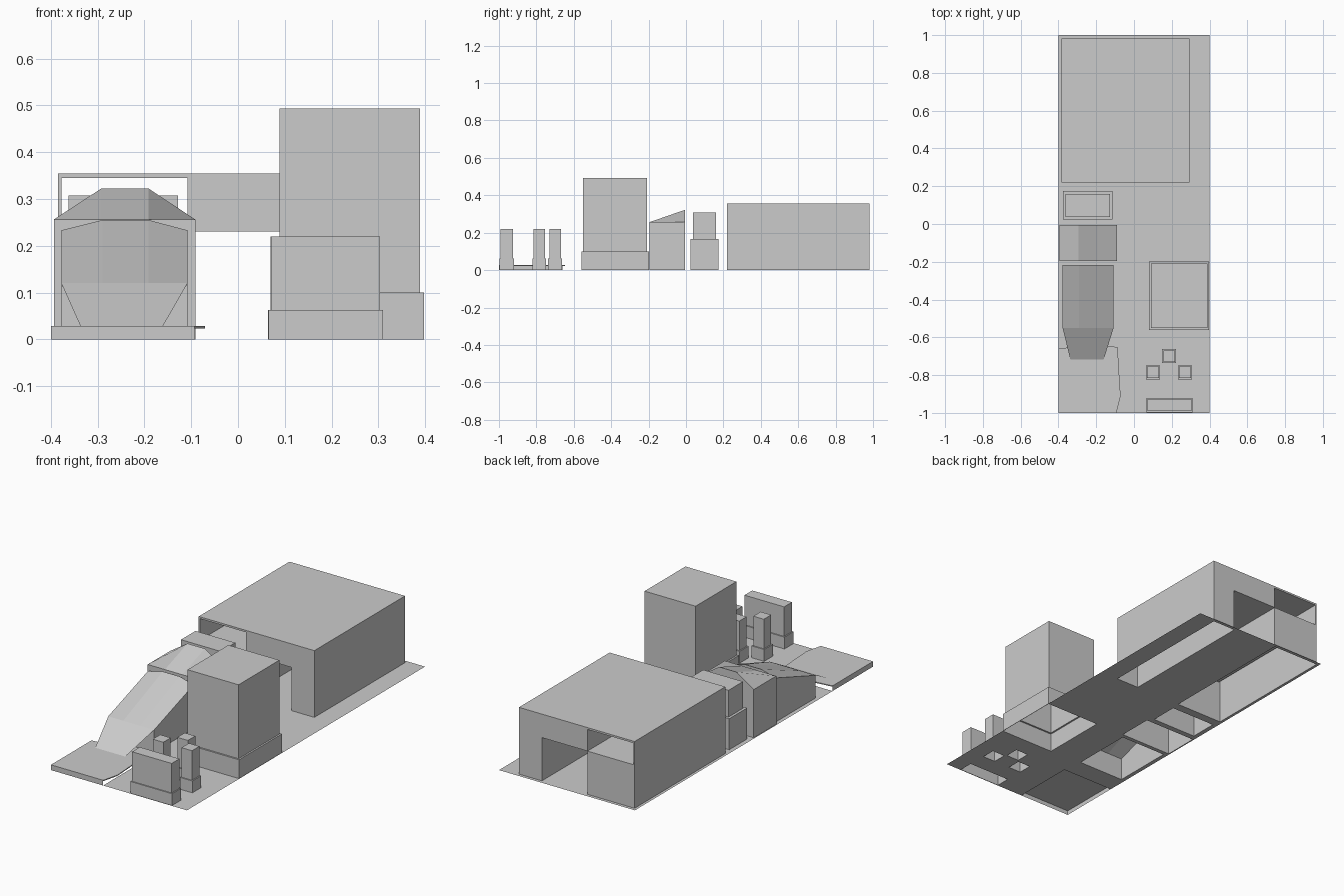
import bpy

if "Cube" in bpy.data.objects:
    bpy.data.objects.remove(bpy.data.objects["Cube"])


def make(name, verts, faces):
    me = bpy.data.meshes.new(name)
    me.from_pydata(verts, [], faces)
    me.validate()
    ob = bpy.data.objects.new(name, me)
    bpy.context.collection.objects.link(ob)
    return ob


def loft(name, rows, closed=False, caps=()):
    """Skin equal-length rows of points; caps lists row indices to fill."""
    n = len(rows[0])
    verts = [p for r in rows for p in r]
    faces = []
    for i in range(len(rows) - 1):
        for j in range(n if closed else n - 1):
            k = (j + 1) % n
            faces.append((i*n + j, i*n + k, (i+1)*n + k, (i+1)*n + j))
    faces += [tuple(c*n + j for j in range(n)) for c in caps]
    return make(name, verts, faces)


def ring(x0, x1, y0, y1, z):
    return [(x0, y0, z), (x1, y0, z), (x1, y1, z), (x0, y1, z)]


holes = []


def tiered_block(name, x0, x1, y0, y1, h1, h2, ins):
    """Open-bottomed block: a plinth with a slightly inset upper storey."""
    holes.append((x0, x1, y0, y1))
    up = (x0 + ins, x1 - ins, y0 + ins, y1 - ins)
    loft(name, [ring(x0, x1, y0, y1, 0), ring(x0, x1, y0, y1, h1),
                ring(*up, h1), ring(*up, h2)], True, (3,))


# Tower, small rear block, low wall and three pillars
tiered_block("tower", 0.08, 0.398, -0.56, -0.199, 0.1, 0.493, 0.009)
tiered_block("small_block", -0.376, -0.114, 0.024, 0.174, 0.165, 0.307, 0.014)
tiered_block("low_wall", 0.065, 0.31, -0.997, -0.92, 0.063, 0.22, 0.006)
for i, (x, y) in enumerate([(0.101, -0.785), (0.27, -0.785), (0.186, -0.7)]):
    tiered_block(f"pillar_{i}", x - 0.037, x + 0.037, y - 0.037, y + 0.037,
                 0.063, 0.22, 0.006)

# Large hall: a cross-section of solid cells, with a gateway and an upper tunnel
xs, zs = [-0.385, -0.378, -0.108, 0.16, 0.295], [0, 0.23, 0.345, 0.355]
y0, y1 = 0.22, 0.982


def solid(i, k):
    return 0 <= i < 4 and 0 <= k < 3 and (i, k) not in [(1, 1), (2, 0)]


verts, faces = [], []


def quad(*pts):
    faces.append(tuple(range(len(verts), len(verts) + 4)))
    verts.extend(pts)


for i in range(4):
    for k in range(3):
        if not solid(i, k):
            continue
        a, b, c, d = xs[i], xs[i+1], zs[k], zs[k+1]
        quad((a, y0, c), (b, y0, c), (b, y0, d), (a, y0, d))
        quad((b, y1, c), (a, y1, c), (a, y1, d), (b, y1, d))
        if not solid(i-1, k):
            quad((a, y1, c), (a, y0, c), (a, y0, d), (a, y1, d))
        if not solid(i+1, k):
            quad((b, y0, c), (b, y1, c), (b, y1, d), (b, y0, d))
        if not solid(i, k+1):
            quad((a, y0, d), (b, y0, d), (b, y1, d), (a, y1, d))
        if k > 0 and not solid(i, k-1):
            quad((a, y1, c), (b, y1, c), (b, y0, c), (a, y0, c))
make("hall", verts, faces)
holes += [(-0.385, -0.108, y0, y1), (0.16, 0.295, y0, y1)]

# Slope-roofed block: flat front eave rising to a trapezoid gable at the back
ax = [-0.394, -0.293, -0.191, -0.091]
ay0, ay1 = -0.196, -0.006
holes.append((ax[0], ax[3], ay0, ay1))
loft("sloped_block", [
    [(x, ay0, 0) for x in ax],
    [(x, ay0, 0.256) for x in ax],
    [(x, ay1, z) for x, z in zip(ax, (0.256, 0.322, 0.322, 0.256))],
    [(x, ay1, 0) for x in ax]])
for side, x in (("left", ax[0]), ("right", ax[3])):
    make(f"sloped_block_{side}_wall",
         [(x, ay0, 0), (x, ay1, 0), (x, ay1, 0.256), (x, ay0, 0.256)],
         [(0, 1, 2, 3)])

# Ramp: descending roof on walls, ending in a narrow tongue on the slab
rx = [-0.378, -0.29, -0.191, -0.108]
tip = [-0.335, -0.275, -0.22, -0.163]
ry0, ry1, ry2 = -0.55, -0.218, -0.725
holes.append((rx[0], rx[3], ry0, ry1))
top = [(x, ry1, z) for x, z in zip(rx, (0.233, 0.255, 0.255, 0.233))]
bend = [(x, ry0, 0.12) for x in rx]
loft("ramp", [[(x, ry1, 0) for x in rx], top, bend, [(x, ry0, 0) for x in rx]])
loft("ramp_tongue", [bend, [(x, ry2, 0.024) for x in tip]])
for side, x in (("left", rx[0]), ("right", rx[3])):
    make(f"ramp_{side}_wall",
         [(x, ry1, 0), (x, ry0, 0), (x, ry0, 0.12), (x, ry1, 0.233)],
         [(0, 1, 2, 3)])

# Front slab: irregular sheet with walls only on the outer left and front edges
edge = [(-0.4, -1), (-0.093, -1), (-0.071, -0.91), (-0.078, -0.8),
        (-0.087, -0.65), (-0.3, -0.648), (-0.4, -0.66)]
loft("slab_top", [[(x, y, z) for x, y in edge] for z in (0.023, 0.028)],
     True, (0, 1))
loft("slab_walls", [[(x, y, z) for x, y in ((-0.4, -0.66), (-0.4, -1), (-0.093, -1))]
                    for z in (0, 0.028)])
holes.append((-0.4, -0.093, -1, -0.66))

# Ground sheet, left open beneath every building
gx = sorted({-0.4, 0.4, *[v for h in holes for v in h[:2]]})
gy = sorted({-1, 1, *[v for h in holes for v in h[2:]]})
gv = [(x, y, 0) for y in gy for x in gx]
gf, n = [], len(gx)
for j in range(len(gy) - 1):
    for i in range(n - 1):
        cx, cy = (gx[i] + gx[i+1]) / 2, (gy[j] + gy[j+1]) / 2
        if not any(a < cx < b and c < cy < d for a, b, c, d in holes):
            gf.append((j*n + i, j*n + i + 1, (j+1)*n + i + 1, (j+1)*n + i))
make("ground_sheet", gv, gf)
